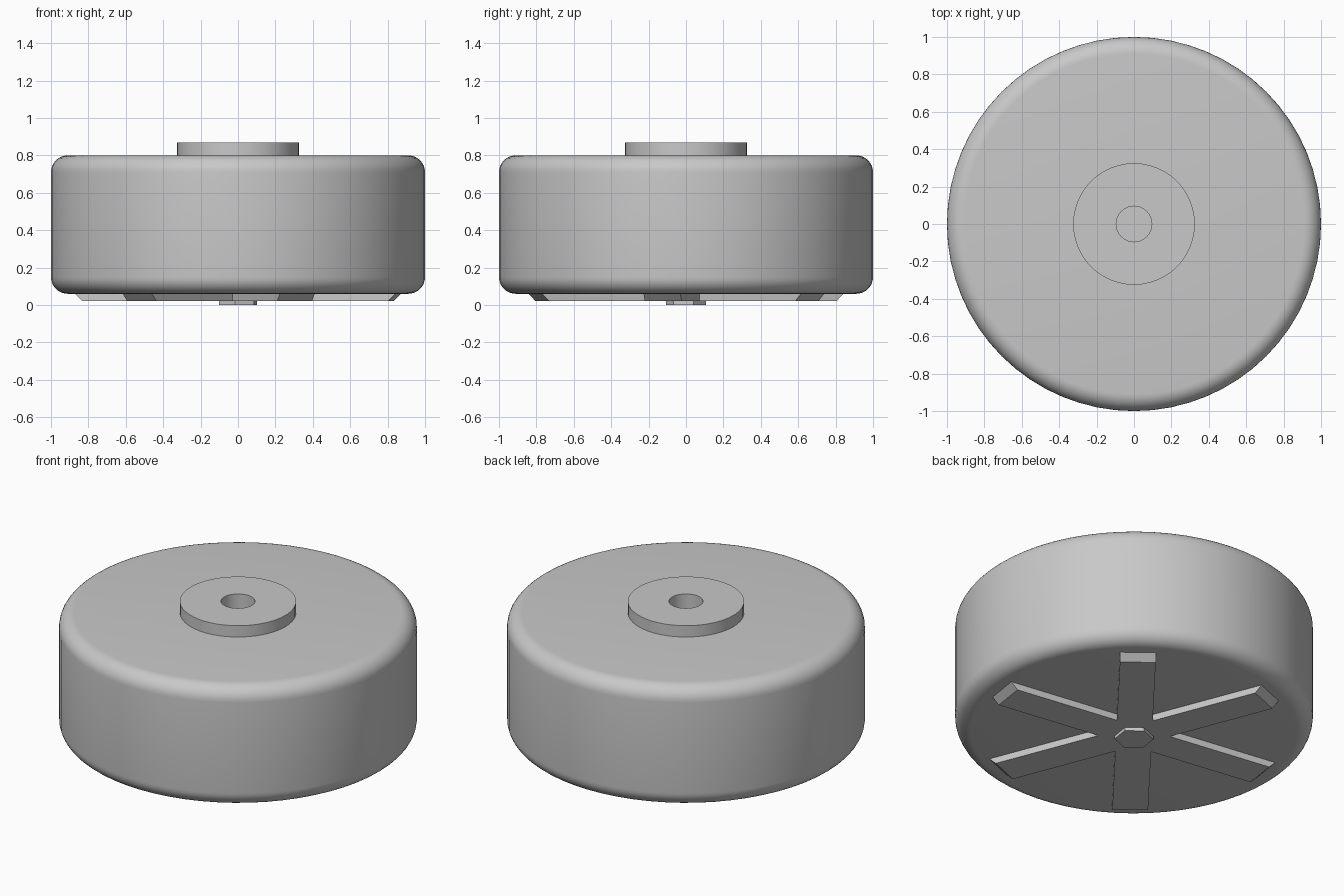
import bpy, bmesh, math

cube = bpy.data.objects.get("Cube")
if cube:
    bpy.data.objects.remove(cube, do_unlink=True)

grey = bpy.data.materials.new("plain grey")
grey.use_nodes = True
GREY = (0.58, 0.58, 0.58, 1)
grey.diffuse_color = GREY
grey.node_tree.nodes["Principled BSDF"].inputs["Base Color"].default_value = GREY


def finish(name, bm, smooth=True):
    bmesh.ops.remove_doubles(bm, verts=bm.verts, dist=1e-5)
    bmesh.ops.recalc_face_normals(bm, faces=bm.faces)
    mesh = bpy.data.meshes.new(name)
    bm.to_mesh(mesh)
    bm.free()
    mesh.materials.append(grey)
    obj = bpy.data.objects.new(name, mesh)
    bpy.context.collection.objects.link(obj)
    if smooth:
        bpy.ops.object.select_all(action='DESELECT')
        obj.select_set(True)
        bpy.context.view_layer.objects.active = obj
        bpy.ops.object.shade_smooth_by_angle(angle=math.radians(30))
    return obj


def lathe(name, profile, steps, closed=False):
    """Spin a (radius, height) profile about the z axis."""
    bm = bmesh.new()
    verts = [bm.verts.new((r, 0, z)) for r, z in profile]
    pairs = list(zip(verts, verts[1:]))
    if closed:
        pairs.append((verts[-1], verts[0]))
    edges = [bm.edges.new(p) for p in pairs]
    bmesh.ops.spin(bm, geom=verts + edges, cent=(0, 0, 0), axis=(0, 0, 1),
                   angle=math.tau, steps=steps)
    return finish(name, bm)


def polar(along, across, angle, z):
    c, s = math.cos(angle), math.sin(angle)
    return (along * c - across * s, along * s + across * c, z)


def slab(name, lower, upper):
    """Join two matching outlines into a solid."""
    bm = bmesh.new()
    a = [bm.verts.new(p) for p in lower]
    b = [bm.verts.new(p) for p in upper]
    bm.faces.new(a)
    bm.faces.new(b)
    n = len(a)
    for i in range(n):
        j = (i + 1) % n
        bm.faces.new((a[i], a[j], b[j], b[i]))
    return finish(name, bm, smooth=False)


# Drum body with rounded rims and a blind centre hole
BOTTOM, TOP, ROUND, HOLE = 0.06, 0.80, 0.09, 0.095


def rim(z, start):
    angles = [math.radians(start + 90 * i / 8) for i in range(9)]
    return [(1 - ROUND + ROUND * math.cos(t), z + ROUND * math.sin(t)) for t in angles]


lathe("drum_body",
      [(0, BOTTOM)] + rim(BOTTOM + ROUND, -90) + rim(TOP - ROUND, 0)
      + [(HOLE, TOP), (HOLE, 0.6), (0, 0.6)], 64)

# Raised collar around the hole
lathe("top_collar", [(HOLE, TOP), (0.325, TOP), (0.325, 0.87), (HOLE, 0.87)], 48, closed=True)

# Six-armed star of ribs underneath, with sloped tips
TURN = math.radians(51.5)
HALF = 0.1


def star(reach, z):
    points = []
    for k in range(6):
        a = TURN + k * math.tau / 6
        points += [polar(reach, -HALF, a, z), polar(reach, HALF, a, z),
                   polar(HALF * 2, 0, a + math.pi / 6, z)]
    return points


slab("bottom_ribs", star(0.825, 0.02), star(0.87, BOTTOM + 0.005))


# Hexagonal nut at the centre of the ribs
def hexagon(z):
    return [polar(0.108, 0, TURN + math.pi / 6 + k * math.tau / 6, z) for k in range(6)]


slab("centre_nut", hexagon(0), hexagon(0.025))
